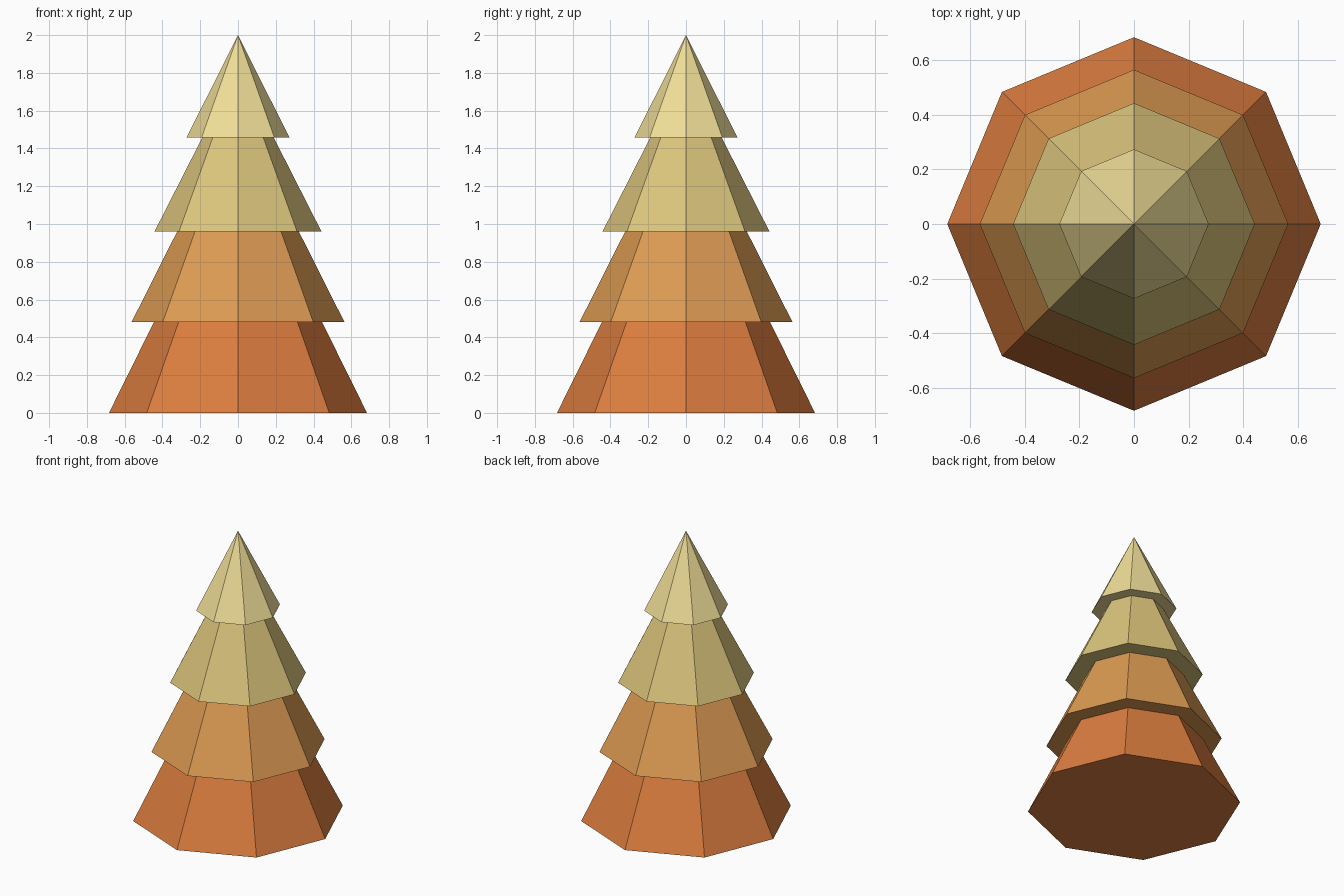
import bpy

if "Cube" in bpy.data.objects:
    bpy.data.objects.remove(bpy.data.objects["Cube"])


def srgb(r, g, b):
    f = lambda c: ((c / 255 + 0.055) / 1.055) ** 2.4
    return (f(r), f(g), f(b), 1)


def tier(name, radius, base, tip, color):
    """One flat-shaded eight-sided cone, corners on the x and y axes."""
    bpy.ops.mesh.primitive_cone_add(vertices=8, radius1=radius, radius2=0,
                                    depth=tip - base,
                                    location=(0, 0, (base + tip) / 2))
    obj = bpy.context.object
    obj.name = name
    mat = bpy.data.materials.new(name + "_color")
    mat.diffuse_color = color
    mat.use_nodes = True
    mat.node_tree.nodes["Principled BSDF"].inputs["Base Color"].default_value = mat.diffuse_color
    obj.data.materials.append(mat)


# Stacked foliage tiers, bottom to top
tier("bottom_tier", 0.683, 0.0, 1.38, srgb(220, 125, 63))
tier("lower_tier", 0.564, 0.48, 1.60, srgb(221, 155, 83))
tier("upper_tier", 0.442, 0.96, 1.83, srgb(220, 197, 124))
tier("top_tier", 0.273, 1.457, 2.0, srgb(240, 222, 152))
